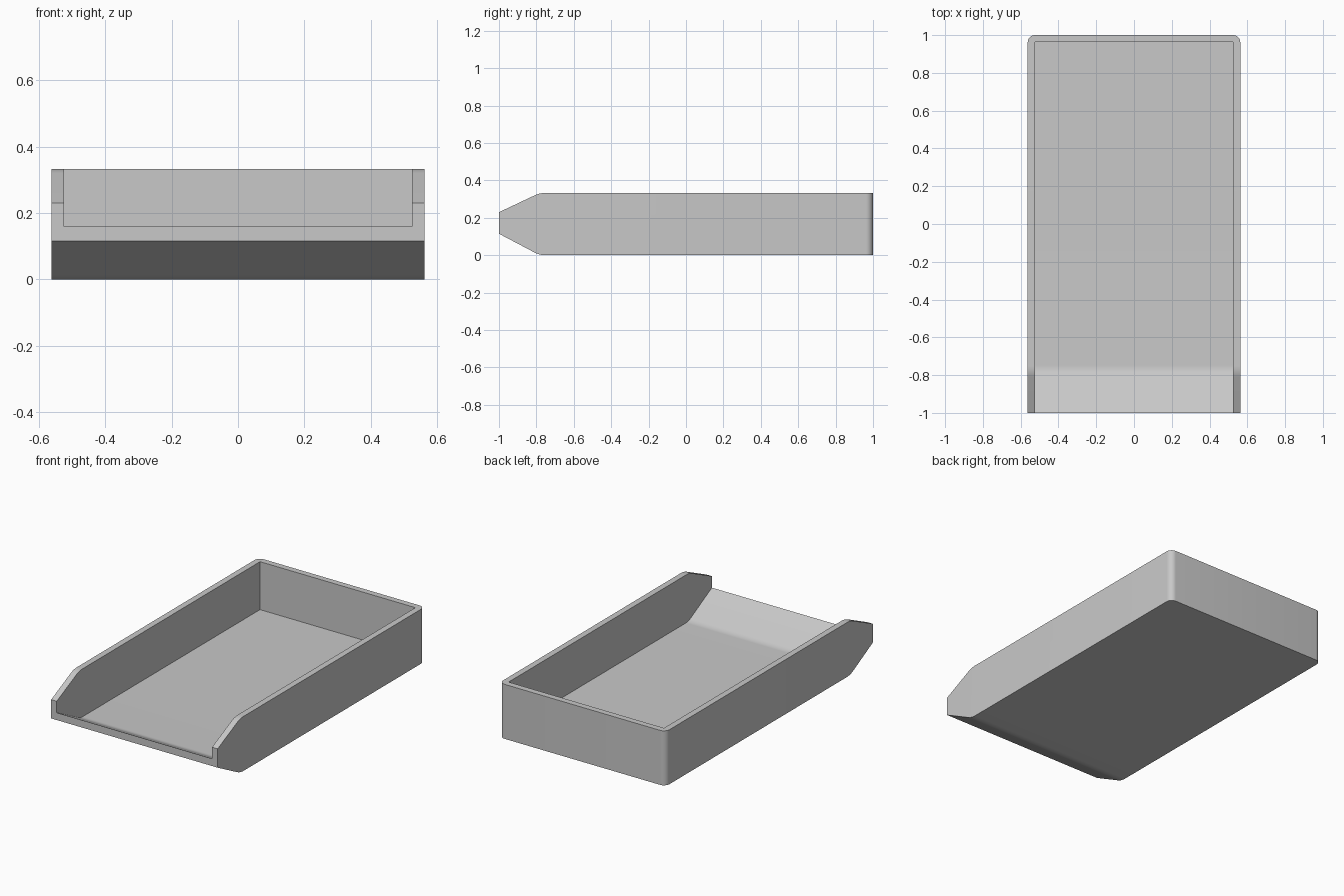
import bpy, bmesh
from mathutils import Vector

cube = bpy.data.objects.get("Cube")
if cube:
    bpy.data.objects.remove(cube, do_unlink=True)

HALF_W, HEIGHT, WALL = 0.5625, 0.333, 0.0375

grey = bpy.data.materials.new("light_grey_plastic")
grey.use_nodes = True
colour = (0.58, 0.58, 0.58, 1)
grey.diffuse_color = colour
grey.node_tree.nodes["Principled BSDF"].inputs["Base Color"].default_value = colour


def fillet(prev, corner, nxt, radius, steps=8):
    """Round one profile corner with a shallow arc."""
    p, c, n = Vector(prev), Vector(corner), Vector(nxt)
    a, b = (p - c).normalized(), (n - c).normalized()
    length = radius / abs(((1 + a.dot(b)) / (1 - a.dot(b))) ** -0.5)
    bisector = (a + b).normalized()
    centre = c + bisector * (radius ** 2 + length ** 2) ** 0.5
    start, end = c + a * length - centre, c + b * length - centre
    return [centre + start.lerp(end, i / steps).normalized() * radius
            for i in range(steps + 1)]


def extrude_profile(name, points, half_width, back_radius=0):
    """Extrude a side profile across x, optionally rounding the back edges."""
    bm = bmesh.new()
    face = bm.faces.new([bm.verts.new((-half_width, y, z)) for y, z in points])
    made = bmesh.ops.extrude_face_region(bm, geom=[face])["geom"]
    verts = [v for v in made if isinstance(v, bmesh.types.BMVert)]
    bmesh.ops.translate(bm, verts=verts, vec=(2 * half_width, 0, 0))
    bmesh.ops.recalc_face_normals(bm, faces=bm.faces)
    if back_radius:
        back = [e for e in bm.edges if all(v.co.y > 0.99 for v in e.verts)
                and abs(e.verts[0].co.z - e.verts[1].co.z) > 0.1]
        bmesh.ops.bevel(bm, geom=back, offset=back_radius, segments=8,
                        profile=0.5, affect='EDGES')
    mesh = bpy.data.meshes.new(name)
    bm.to_mesh(mesh)
    bm.free()
    mesh.materials.append(grey)
    obj = bpy.data.objects.new(name, mesh)
    bpy.context.collection.objects.link(obj)
    return obj


# Tray body: chamfered nose above and below, rounded back corners
low, bottom = (-1, 0.115), (-0.782, 0)
high, top = (-1, 0.23), (-0.782, HEIGHT)
outer = [low, *fillet(low, bottom, (1, 0), 0.14), (1, 0), (1, HEIGHT),
         *fillet((1, HEIGHT), top, high, 0.14), high]
tray = extrude_profile("tray", outer, HALF_W, WALL)

# Hollow: flat floor that ramps up to the open front
lip, bend, back = (-1.2, 0.265), (-0.772, 0.04), 1 - WALL
inner = [lip, *fillet(lip, bend, (back, 0.04), 0.1), (back, 0.04),
         (back, 0.6), (-1.2, 0.6)]
cutter = extrude_profile("hollow_cutter", inner, HALF_W - WALL)
cutter.hide_render = True

cut = tray.modifiers.new("hollow", 'BOOLEAN')
cut.operation = 'DIFFERENCE'
cut.solver = 'EXACT'
cut.object = cutter
bpy.ops.object.select_all(action='DESELECT')
bpy.context.view_layer.objects.active = tray
tray.select_set(True)
bpy.ops.object.modifier_apply(modifier=cut.name)
bpy.data.objects.remove(cutter, do_unlink=True)
bpy.ops.object.shade_smooth_by_angle(angle=0.4)
